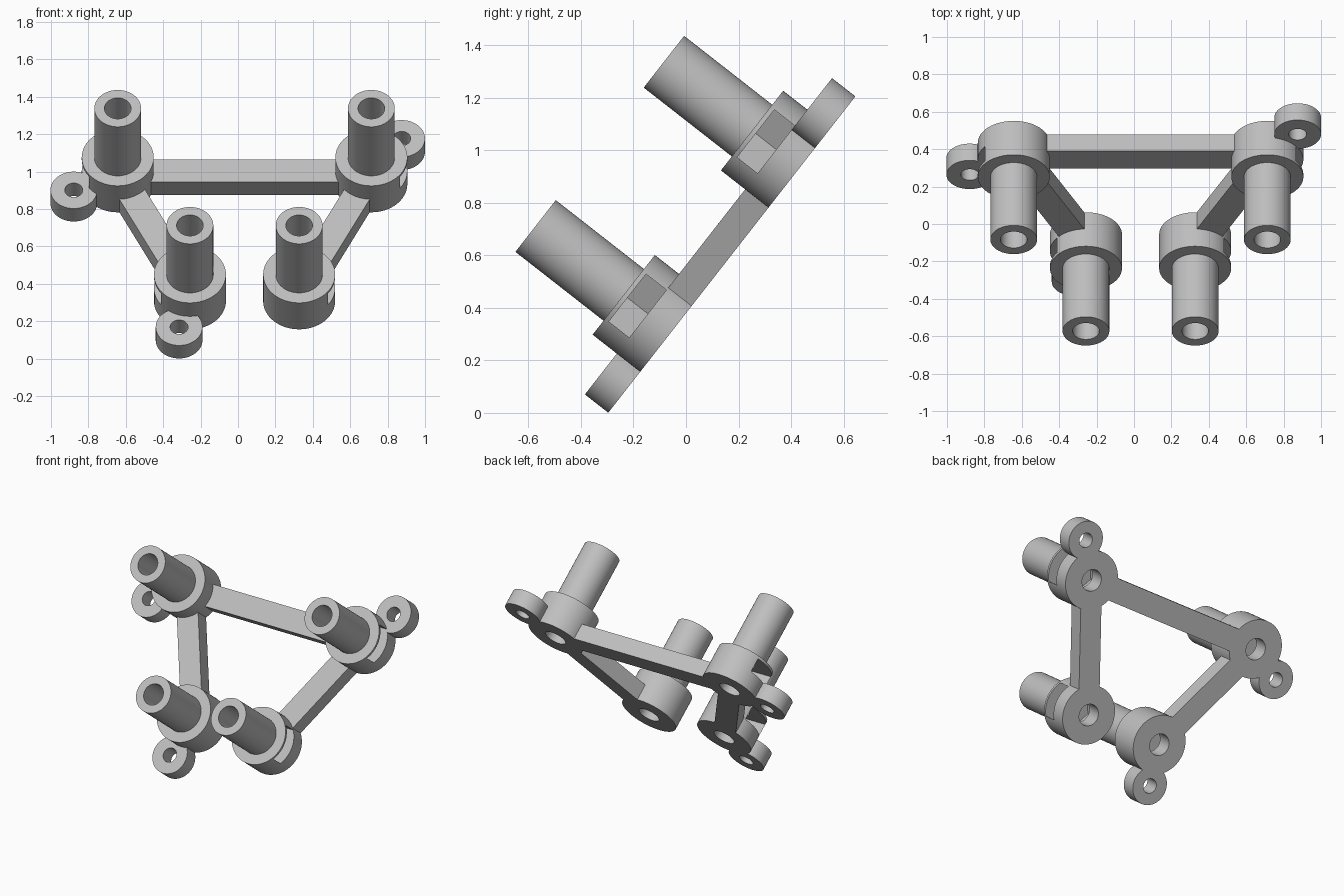
import bpy, bmesh, math
from mathutils import Matrix, Vector

cube = bpy.data.objects.get("Cube")
if cube:
    bpy.data.objects.remove(cube, do_unlink=True)

grey = bpy.data.materials.new("light_grey")
grey.use_nodes = True
colour = (0.52, 0.52, 0.52, 1)
grey.diffuse_color = colour
grey.node_tree.nodes["Principled BSDF"].inputs["Base Color"].default_value = colour

# The whole bracket lies in a plane tilted back about x
FRAME = Matrix.Translation((0, -0.056, 0.308)) @ Matrix.Rotation(math.radians(52), 4, 'X')
THICK = 0.113
SIDES = 64


def make_object(name, bm, x, y, turn=0.0):
    bmesh.ops.recalc_face_normals(bm, faces=bm.faces)
    mesh = bpy.data.meshes.new(name)
    bm.to_mesh(mesh)
    bm.free()
    mesh.materials.append(grey)
    obj = bpy.data.objects.new(name, mesh)
    bpy.context.collection.objects.link(obj)
    obj.matrix_world = FRAME @ Matrix.Translation((x, y, 0)) @ Matrix.Rotation(turn, 4, 'Z')
    return obj


def select_only(obj):
    bpy.ops.object.select_all(action='DESELECT')
    obj.select_set(True)
    bpy.context.view_layer.objects.active = obj


def lathe(name, profile, x, y, turn=0.0):
    """Revolve a closed (radius, height) profile into a ring."""
    bm = bmesh.new()
    rings = []
    for i in range(SIDES):
        a = math.tau * i / SIDES
        rings.append([bm.verts.new((r * math.cos(a), r * math.sin(a), h)) for r, h in profile])
    n = len(profile)
    for i in range(SIDES):
        p, q = rings[i], rings[(i + 1) % SIDES]
        for j in range(n):
            k = (j + 1) % n
            bm.faces.new((p[j], q[j], q[k], p[k]))
    return make_object(name, bm, x, y, turn)


def prism(name, outline, low, high, x, y, turn=0.0):
    bm = bmesh.new()
    face = bm.faces.new([bm.verts.new((px, py, low)) for px, py in outline])
    top = bmesh.ops.extrude_face_region(bm, geom=[face])
    verts = [v for v in top["geom"] if isinstance(v, bmesh.types.BMVert)]
    bmesh.ops.translate(bm, verts=verts, vec=(0, 0, high - low))
    return make_object(name, bm, x, y, turn)


def smooth(obj):
    select_only(obj)
    bpy.ops.object.shade_smooth_by_angle(angle=math.radians(30))


# Stepped posts, each with a through hole and a nut slot opening outward
bosses = {
    "upper_right": (-0.643, 0.794), "upper_left": (0.713, 0.794),
    "lower_right": (-0.257, 0.0), "lower_left": (0.327, 0.0),
}
BORE, TUBE, BOSS = 0.071, 0.125, 0.1925
post_profile = [(BORE, 0), (BOSS, 0), (BOSS, 0.23), (TUBE, 0.23), (TUBE, 0.656), (BORE, 0.656)]
half = 0.115
point = half / math.cos(math.pi / 6)
slot_outline = [(-point, 0), (-point / 2, -half), (0.3, -half), (0.3, half), (-point / 2, half)]

for name, (x, y) in bosses.items():
    turn = 0 if x > 0 else math.pi
    post = lathe(name + "_post", post_profile, x, y)
    cutter = prism("slot_cutter", slot_outline, THICK, 0.212, x, y, turn)
    cutter.hide_render = True
    mod = post.modifiers.new("nut_slot", 'BOOLEAN')
    mod.operation = 'DIFFERENCE'
    mod.solver = 'EXACT'
    mod.object = cutter
    select_only(post)
    bpy.ops.object.modifier_apply(modifier=mod.name)
    bpy.data.objects.remove(cutter, do_unlink=True)
    smooth(post)

# Mounting ears
ear_profile = [(0.048, 0), (0.125, 0), (0.125, THICK), (0.048, THICK)]
ears = {"right_ear": (-0.878, 0.664), "left_ear": (0.875, 1.014), "bottom_ear": (-0.315, -0.265)}
for name, (x, y) in ears.items():
    smooth(lathe(name, ear_profile, x, y))

# Straight beams joining the posts
WIDTH = 0.152
for name, a, b in (("cross_beam", "upper_right", "upper_left"),
                   ("right_beam", "upper_right", "lower_right"),
                   ("left_beam", "upper_left", "lower_left")):
    start, end = Vector(bosses[a]), Vector(bosses[b])
    span = end - start
    mid = (start + end) / 2
    l, w = span.length / 2 - 0.16, WIDTH / 2
    prism(name, [(-l, -w), (l, -w), (l, w), (-l, w)], 0, THICK,
          mid.x, mid.y, math.atan2(span.y, span.x))
